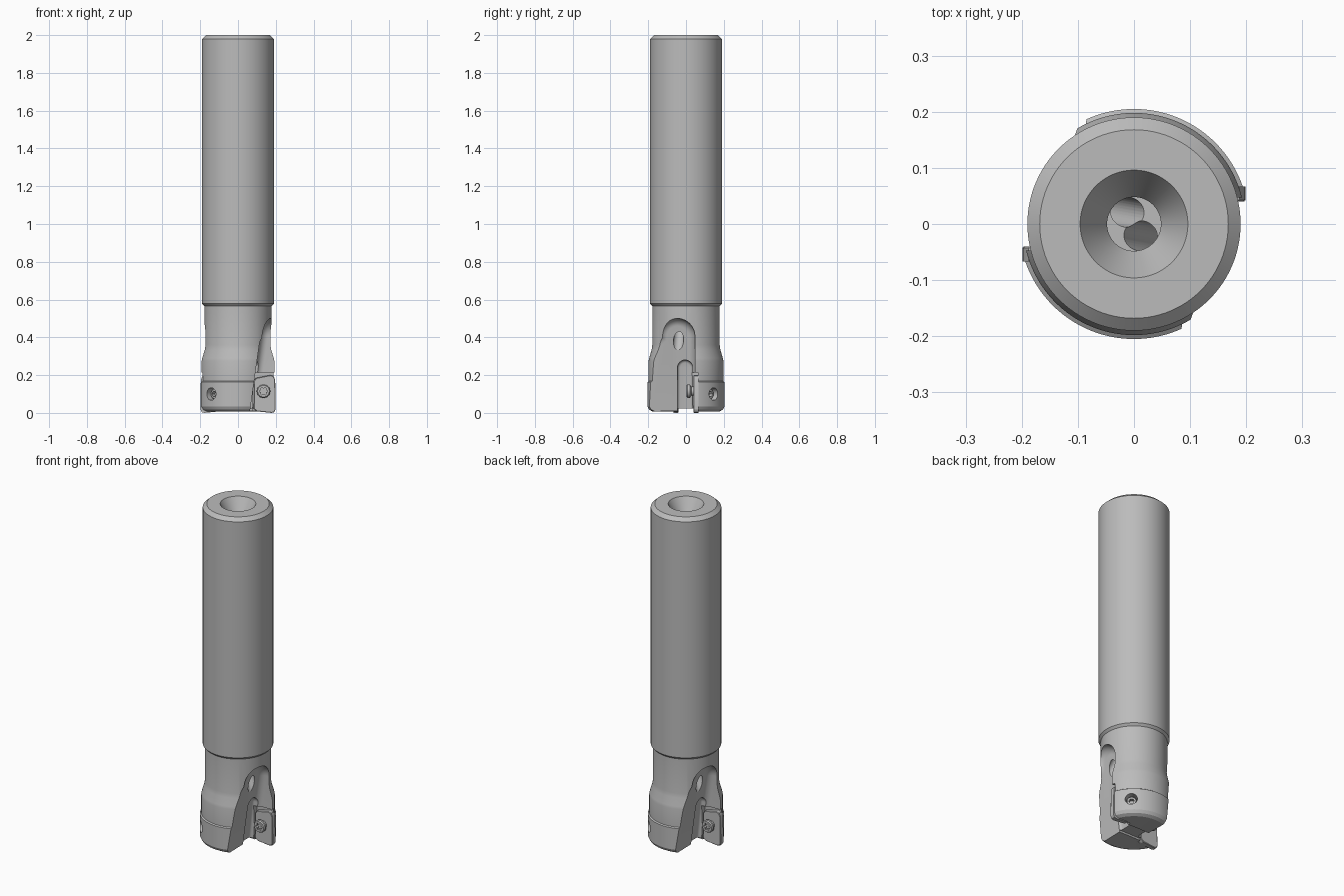
import bpy, bmesh, math
from mathutils import Matrix, Vector

if "Cube" in bpy.data.objects:
    bpy.data.objects.remove(bpy.data.objects["Cube"])

steel = bpy.data.materials.new("steel_grey")
steel.diffuse_color = (0.5, 0.5, 0.5, 1)
steel.use_nodes = True
steel.node_tree.nodes["Principled BSDF"].inputs["Base Color"].default_value = steel.diffuse_color


def finish(name, bm, matrix=Matrix()):
    bmesh.ops.remove_doubles(bm, verts=bm.verts, dist=1e-5)
    bmesh.ops.recalc_face_normals(bm, faces=bm.faces)
    bm.transform(matrix)
    mesh = bpy.data.meshes.new(name)
    bm.to_mesh(mesh)
    bm.free()
    mesh.materials.append(steel)
    ob = bpy.data.objects.new(name, mesh)
    bpy.context.collection.objects.link(ob)
    return ob


def lathe(name, profile, matrix=Matrix(), steps=96):
    """Revolve (radius, height) points about z."""
    bm = bmesh.new()
    vs = [bm.verts.new((r, 0, z)) for r, z in profile]
    es = [bm.edges.new(p) for p in zip(vs, vs[1:])]
    bmesh.ops.spin(bm, geom=vs + es, cent=(0, 0, 0), axis=(0, 0, 1),
                   angle=math.tau, steps=steps, use_merge=False)
    return finish(name, bm, matrix)


def prism(name, points, vec, matrix=Matrix(), bevel=0.0, segments=8):
    """Extrude a flat outline; optionally round the starting rim."""
    bm = bmesh.new()
    base = bm.faces.new([bm.verts.new(p) for p in points])
    ext = bmesh.ops.extrude_face_region(bm, geom=[base], use_keep_orig=True)
    moved = [g for g in ext["geom"] if isinstance(g, bmesh.types.BMVert)]
    bmesh.ops.translate(bm, verts=moved, vec=vec)
    if bevel:
        bmesh.ops.recalc_face_normals(bm, faces=bm.faces)
        bmesh.ops.bevel(bm, geom=list(base.edges), offset=bevel, segments=segments,
                        profile=0.5, affect='EDGES')
    return finish(name, bm, matrix)


def cut(target, cutter):
    bpy.context.view_layer.objects.active = target
    mod = target.modifiers.new("cut", 'BOOLEAN')
    mod.operation, mod.solver, mod.object = 'DIFFERENCE', 'EXACT', cutter
    bpy.ops.object.modifier_apply(modifier=mod.name)
    bpy.data.objects.remove(cutter)


def along(start, direction):
    """Matrix placing local z along a direction."""
    d = Vector(direction).normalized()
    return Matrix.Translation(start) @ d.to_track_quat('Z', 'Y').to_matrix().to_4x4()


def rod(r, length):
    return [(0, 0), (r, 0), (r, length), (0, length)]


def star(r, lobes, depth):
    """Outline of a lobed drive socket."""
    n = lobes * 8
    return [((r + depth * math.cos(lobes * a)) * math.cos(a),
             (r + depth * math.cos(lobes * a)) * math.sin(a), 0)
            for a in (math.tau * i / n for i in range(n))]


# Shank, neck and head in one turned body with a countersunk coolant bore
body = lathe("tool_body", [
    (0, 0.012), (0.178, 0.008), (0.196, 0.018), (0.205, 0.035), (0.205, 0.163),
    (0.198, 0.168), (0.198, 0.275), (0.195, 0.29), (0.182, 0.335), (0.178, 0.36),
    (0.178, 0.565), (0.19, 0.578), (0.19, 1.98), (0.168, 2.0), (0.096, 2.0),
    (0.048, 1.915), (0.048, 0.6), (0, 0.6)], steps=128)

# Channel across the end face
cut(body, prism("end_channel", [(-0.4, -0.045, -0.1), (-0.4, 0.045, -0.1),
                                (-0.4, 0.045, 0.022), (-0.4, -0.045, 0.022)], (0.8, 0, 0)))


def arch(left, right, top, x0, slope, left_low=None):
    """Round-topped outline in the yz plane lying on a leaning floor."""
    c, r = (left + right) / 2, (right - left) / 2
    yz = [(c + r * math.cos(a), top - r + r * math.sin(a))
          for a in (math.pi * i / 20 for i in range(21))]
    if left_low is not None:
        yz += [(left_low, top - r - 0.12)]
    yz += [(left if left_low is None else left_low, -0.1), (right, -0.1)]
    return [(x0 + slope * z, y, z) for y, z in yz]


sides = [Matrix(), Matrix.Rotation(math.pi, 4, 'Z')]
diag = Vector((1, 1.03, 0)).normalized()
parts = [body]

for i, turn in enumerate(sides, 1):
    # Chip flute, gullet and insert seat
    cut(body, prism("flute", arch(-0.14, 0.047, 0.5, 0.062, 0.14, -0.3),
                    (0.4, 0, 0), turn, bevel=0.04))
    cut(body, prism("gullet", arch(-0.045, 0.035, 0.28, 0.052, 0.1),
                    (0.4, 0, 0), turn, bevel=0.015, segments=4))
    cut(body, prism("seat", [(0.08, -0.01, -0.1), (0.4, -0.01, -0.1),
                             (0.4, -0.01, 0.215), (0.08, -0.01, 0.215)],
                    (0, 0.074, 0), turn))
    # Coolant outlet sloping from the bore into the flute
    tip = Vector((0.135, -0.043, 0.34))
    top = Vector((0.0, -0.019, 0.625))
    cut(body, lathe("outlet", rod(0.027, (top - tip).length),
                    turn @ along(tip, top - tip), 32))
    # Side screw hole
    hole = diag * 0.145 + Vector((0, 0, 0.1))
    cut(body, lathe("screw_hole", rod(0.033, 0.1), turn @ along(hole, diag), 32))

    # Side set screw with hexagonal socket
    screw = lathe(f"set_screw_{i}", [(0, 0), (0.028, 0), (0.028, 0.036), (0.023, 0.042),
                                     (0, 0.042)], turn @ along(hole - diag * 0.005, diag), 32)
    hexagon = [(0.015 * math.cos(k * math.pi / 3), 0.015 * math.sin(k * math.pi / 3), 0)
               for k in range(6)]
    cut(screw, prism("socket", hexagon, (0, 0, 0.05),
                     turn @ along(hole + diag * 0.015, diag)))

    # Cutting insert
    xz = [(0.083, 0.022), (0.1, 0.008), (0.178, 0.0), (0.192, 0.004), (0.199, 0.018),
          (0.197, 0.175), (0.188, 0.195), (0.17, 0.2), (0.095, 0.185), (0.085, 0.17)]
    insert = prism(f"cutting_insert_{i}", [(x, 0.04, z) for x, z in xz],
                   (0, 0.027, 0), turn, bevel=0.003, segments=1)

    # Insert clamp screw with lobed socket
    face = Vector((0.135, 0.05, 0.115))
    clamp = lathe(f"clamp_screw_{i}", [(0, 0), (0.024, 0), (0.024, 0.022), (0.036, 0.03),
                                       (0.036, 0.041), (0.031, 0.047), (0, 0.047)],
                  turn @ along(face, (0, -1, 0)), 40)
    cut(clamp, prism("socket", star(0.018, 6, 0.004), (0, 0, 0.05),
                     turn @ along(face + Vector((0, -0.03, 0)), (0, -1, 0))))
    parts += [screw, insert, clamp]

# Smooth turned surfaces, crisp edges
for ob in parts:
    bpy.ops.object.select_all(action='DESELECT')
    ob.select_set(True)
    bpy.context.view_layer.objects.active = ob
    bpy.ops.object.shade_smooth_by_angle(angle=math.radians(25))
